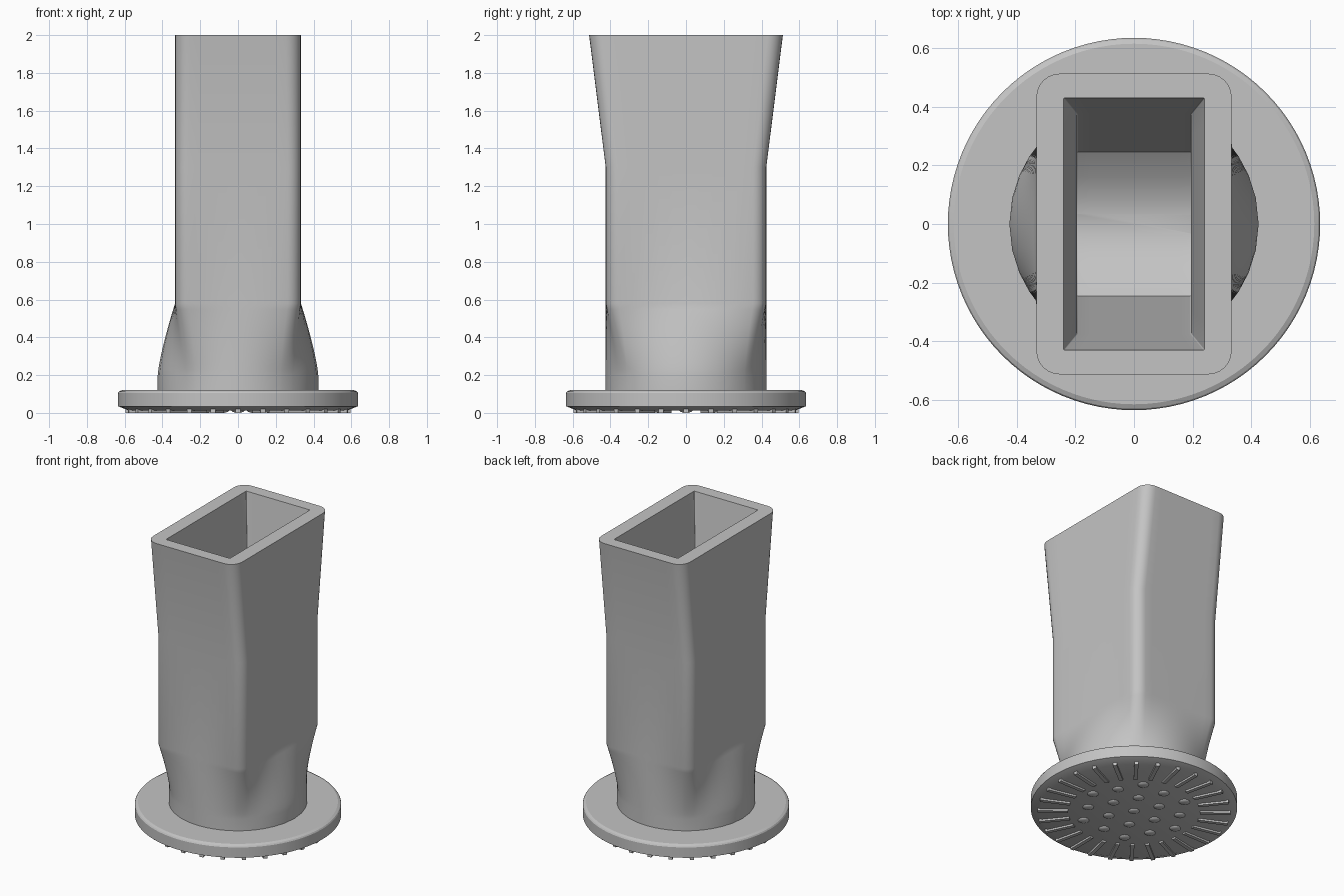
import bpy, bmesh, math
from mathutils import Matrix, Vector

cube = bpy.data.objects.get("Cube")
if cube:
    bpy.data.objects.remove(cube, do_unlink=True)

grey = bpy.data.materials.new("plain grey")
grey.use_nodes = True
grey.diffuse_color = (0.55, 0.55, 0.55, 1)
grey.node_tree.nodes["Principled BSDF"].inputs["Base Color"].default_value = grey.diffuse_color


def finish(bm, name, angle=35):
    """Turn a bmesh into a shaded object."""
    bmesh.ops.recalc_face_normals(bm, faces=bm.faces)
    mesh = bpy.data.meshes.new(name)
    bm.to_mesh(mesh)
    bm.free()
    obj = bpy.data.objects.new(name, mesh)
    bpy.context.collection.objects.link(obj)
    mesh.materials.append(grey)
    bpy.ops.object.select_all(action='DESELECT')
    bpy.context.view_layer.objects.active = obj
    obj.select_set(True)
    bpy.ops.object.shade_smooth_by_angle(angle=math.radians(angle))
    return obj


def rounded_rect(hx, hy, r, z, flat=10, arc=6):
    """Counter-clockwise ring of points, evenly split along the flats."""
    corners = []
    for i, (sx, sy) in enumerate([(1, 1), (-1, 1), (-1, -1), (1, -1)]):
        c = Vector((sx * (hx - r), sy * (hy - r), z))
        angles = [math.pi / 2 * (i + k / arc) for k in range(arc + 1)]
        corners.append([c + r * Vector((math.cos(a), math.sin(a), 0)) for a in angles])
    ring = []
    for i, pts in enumerate(corners):
        nxt = corners[(i + 1) % 4][0]
        ring += pts
        ring += [pts[-1].lerp(nxt, k / flat) for k in range(1, flat)]
    return ring


def circle_like(ring, radius, z):
    """The ring's points pushed onto a circle."""
    out = []
    for p in ring:
        q = Vector((p.x, p.y, 0)).normalized() * radius
        out.append(Vector((q.x, q.y, z)))
    return out


def loft(bm, rings):
    rows = [[bm.verts.new(p) for p in ring] for ring in rings]
    n = len(rows[0])
    for a, b in zip(rows, rows[1:]):
        for i in range(n):
            j = (i + 1) % n
            bm.faces.new((a[i], a[j], b[j], b[i]))
    bm.faces.new(rows[0])
    bm.faces.new(rows[-1])


# Hollow body: round neck, rectangular shaft, flared mouth, tapering socket
neck_r, neck_z, shaft_z = 0.425, 0.2, 0.58
base = rounded_rect(0.333, 0.425, 0.07, 0)
rings = [circle_like(base, neck_r, 0.1)]
steps = 12
for k in range(steps + 1):
    t = k / steps
    z = neck_z + (shaft_z - neck_z) * t
    disc = circle_like(base, neck_r, z)
    rings.append([c.lerp(Vector((b.x, b.y, z)), t ** 1.3) for c, b in zip(disc, base)])
rings.append(rounded_rect(0.333, 0.425, 0.07, 1.3))
rings.append(rounded_rect(0.333, 0.513, 0.08, 2))
for hx, hy, z in [(0.24, 0.43, 2), (0.195, 0.375, 1.64), (0.195, 0.245, 0.8),
                  (0.195, 0.16, 0.735), (0.195, 0.09, 0.703), (0.195, 0.035, 0.69)]:
    rings.append(rounded_rect(hx, hy, 0.004, z))
bm = bmesh.new()
loft(bm, rings)
finish(bm, "hollow_body")

# Round base flange
segments = 96
unit = [Vector((math.cos(a), math.sin(a), 0))
        for a in (math.tau * k / segments for k in range(segments))]
profile = [(0.575, 0.012), (0.635, 0.035), (0.635, 0.105), (0.63, 0.113), (0.615, 0.12)]
bm = bmesh.new()
loft(bm, [[u * r + Vector((0, 0, z)) for u in unit] for r, z in profile])
finish(bm, "base_flange", 25)

# Radial grip ribs under the flange
bm = bmesh.new()
ribs = 28
for k in range(ribs):
    turn = Matrix.Rotation(math.tau * k / ribs, 4, 'Z')
    place = Matrix.Translation((0.5, 0, 0.011))
    size = Matrix.Diagonal((0.19, 0.025, 0.022, 1))
    bmesh.ops.create_cube(bm, size=1, matrix=turn @ place @ size)
finish(bm, "grip_ribs")

# Domed grip studs in a hexagonal grid
bm = bmesh.new()
pitch = 0.165
for row in range(-2, 3):
    count = 5 - abs(row)
    for k in range(count):
        x = (k - (count - 1) / 2) * pitch
        y = row * pitch * math.sqrt(3) / 2
        place = Matrix.Translation((x, y, 0.014)) @ Matrix.Diagonal((1, 1, 0.4, 1))
        bmesh.ops.create_uvsphere(bm, u_segments=16, v_segments=10, radius=0.035, matrix=place)
finish(bm, "grip_studs")
